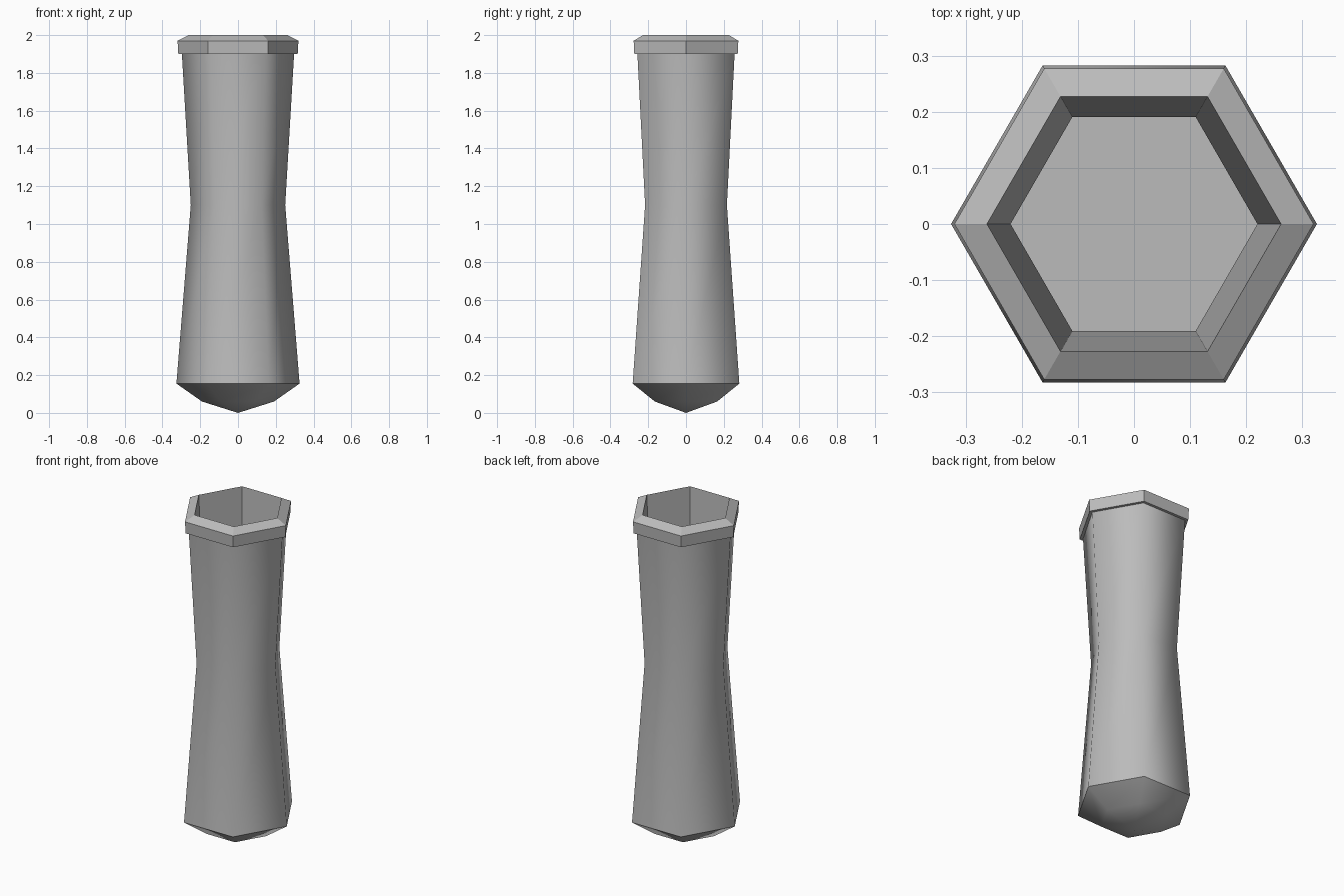
import bpy
import bmesh
from math import cos, sin, pi

cube = bpy.data.objects.get("Cube")
if cube:
    bpy.data.objects.remove(cube)

SIDES = 6

grey = bpy.data.materials.new("plain grey")
grey.use_nodes = True
colour = (0.5, 0.5, 0.5, 1)
grey.diffuse_color = colour
grey.node_tree.nodes["Principled BSDF"].inputs["Base Color"].default_value = colour


def hex_lathe(name, profile, smooth=False, sharp_rings=()):
    """Sweep (radius, height) points around z with six sides; radius 0 makes a tip."""
    bm = bmesh.new()
    rings = []
    for r, z in profile:
        count = SIDES if r else 1
        rings.append([bm.verts.new((r * cos(2 * pi * i / SIDES), r * sin(2 * pi * i / SIDES), z))
                      for i in range(count)])
    for low, high in zip(rings, rings[1:]):
        for i in range(SIDES):
            j = (i + 1) % SIDES
            corners = [low[i % len(low)], low[j % len(low)], high[j % len(high)], high[i % len(high)]]
            face = bm.faces.new(list(dict.fromkeys(corners)))
            face.smooth = smooth
    for k in sharp_rings:
        for i in range(SIDES):
            bm.edges.get((rings[k][i], rings[k][(i + 1) % SIDES])).smooth = False
    mesh = bpy.data.meshes.new(name)
    bm.to_mesh(mesh)
    bm.free()
    mesh.materials.append(grey)
    obj = bpy.data.objects.new(name, mesh)
    bpy.context.collection.objects.link(obj)
    return obj


# Waisted outer shell with a blunt pointed foot
hex_lathe("outer_shell",
          [(0, 0), (0.19, 0.06), (0.326, 0.155), (0.25, 1.1), (0.297, 1.9)],
          smooth=True, sharp_rings=[2])

# Collar with a sloped top around the mouth
hex_lathe("rim", [(0.297, 1.9), (0.316, 1.9), (0.32, 1.97), (0.262, 2.0)])

# Hollow inside, following the waist down to a flat floor
hex_lathe("inner_lining", [(0.262, 2.0), (0.22, 1.1), (0.285, 0.17), (0, 0.17)])
